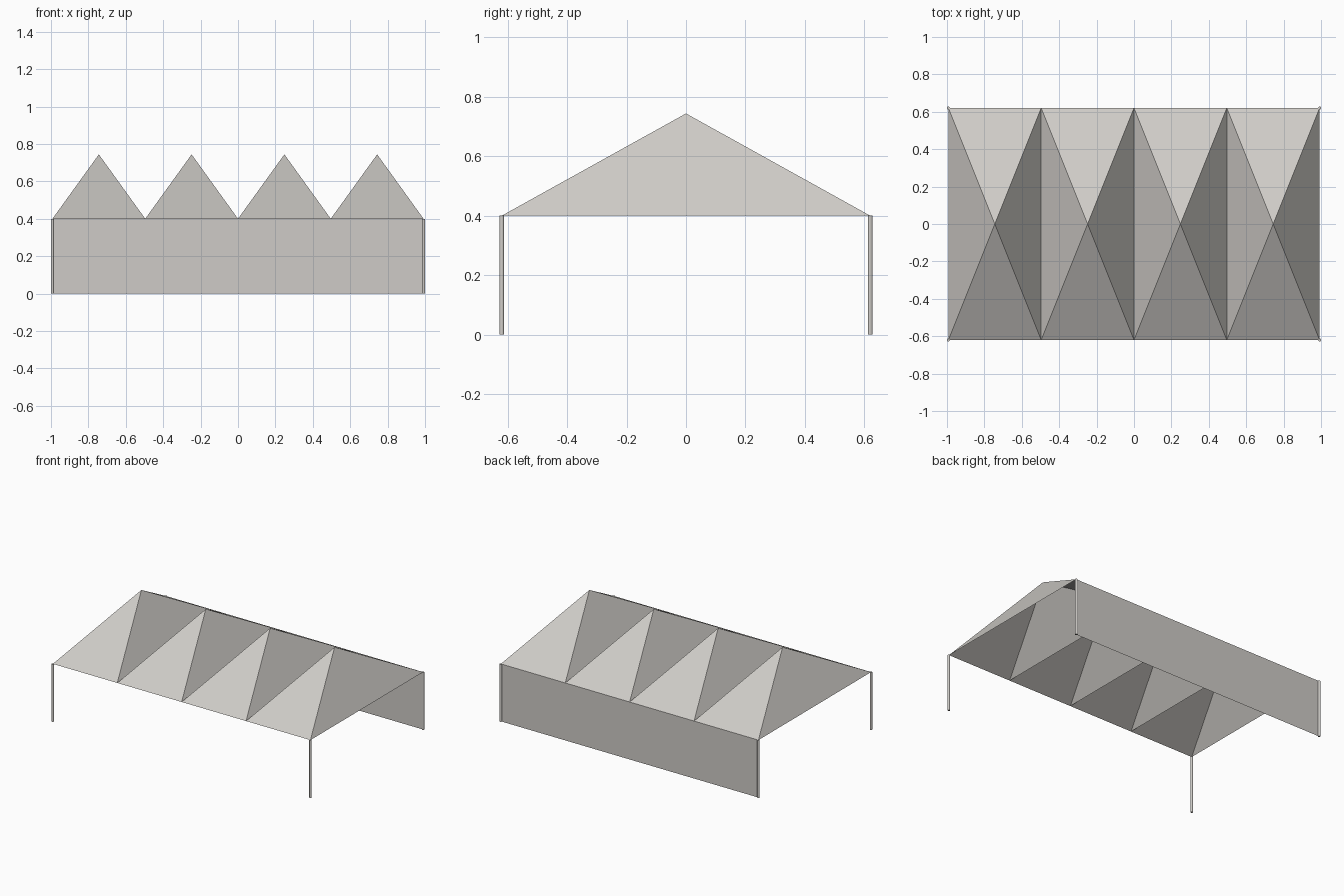
import bpy
import bmesh

cube = bpy.data.objects.get("Cube")
if cube:
    bpy.data.objects.remove(cube, do_unlink=True)

HALF_X, HALF_Y = 0.992, 0.62
EAVE, PEAK = 0.4, 0.744
BAYS = 4
POST_RADIUS = 0.008


def make_material(name, color):
    mat = bpy.data.materials.new(name)
    mat.use_nodes = True
    mat.diffuse_color = color
    mat.node_tree.nodes["Principled BSDF"].inputs["Base Color"].default_value = color
    return mat


def make_object(name, bm, mat):
    mesh = bpy.data.meshes.new(name)
    bm.to_mesh(mesh)
    bm.free()
    mesh.materials.append(mat)
    obj = bpy.data.objects.new(name, mesh)
    bpy.context.collection.objects.link(obj)
    return obj


canvas = make_material("warm light grey", (0.62, 0.6, 0.57, 1))

# Roof: a row of open pyramids sharing the valleys between bays
bm = bmesh.new()
bay = 2 * HALF_X / BAYS
for i in range(BAYS):
    x0 = -HALF_X + i * bay
    x1 = x0 + bay
    corners = [bm.verts.new((x, y, EAVE)) for x, y in
               ((x0, -HALF_Y), (x1, -HALF_Y), (x1, HALF_Y), (x0, HALF_Y))]
    apex = bm.verts.new(((x0 + x1) / 2, 0, PEAK))
    for a, b in zip(corners, corners[1:] + corners[:1]):
        bm.faces.new((a, b, apex))
bmesh.ops.remove_doubles(bm, verts=bm.verts, dist=0.0001)
make_object("roof", bm, canvas)

# Back wall: a single sheet between the rear posts
bm = bmesh.new()
bm.faces.new([bm.verts.new((x, HALF_Y, z)) for x, z in
              ((HALF_X, 0), (-HALF_X, 0), (-HALF_X, EAVE), (HALF_X, EAVE))])
make_object("back_wall", bm, canvas)

# Corner posts
for y, depth in ((-HALF_Y, "front"), (HALF_Y, "back")):
    for x, side in ((-HALF_X, "right"), (HALF_X, "left")):
        bm = bmesh.new()
        bmesh.ops.create_cone(bm, cap_ends=True, segments=12, radius1=POST_RADIUS,
                              radius2=POST_RADIUS, depth=EAVE)
        bmesh.ops.translate(bm, verts=bm.verts, vec=(x, y, EAVE / 2))
        make_object(f"{depth}_{side}_post", bm, canvas)
